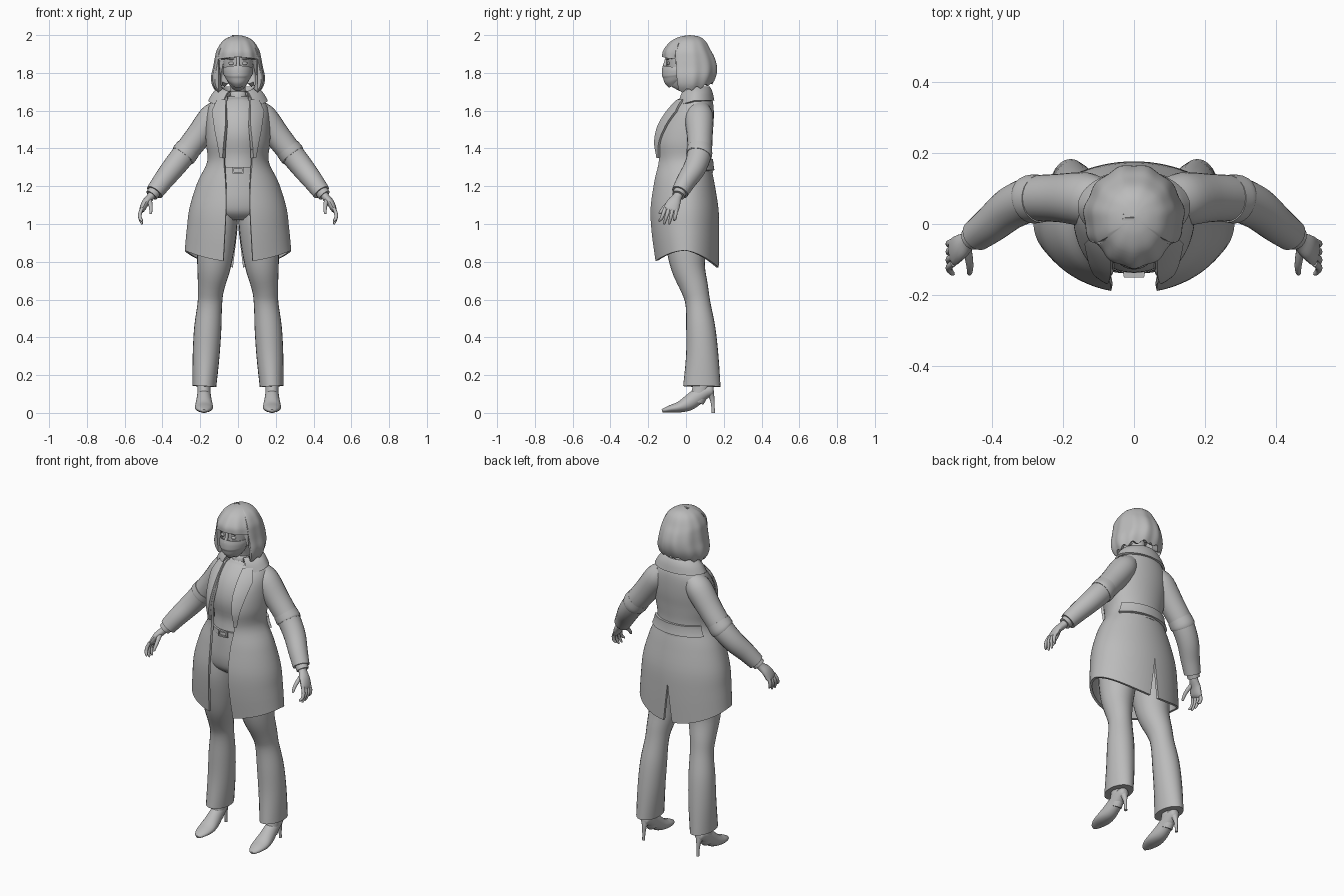
import bpy, bmesh, math
from mathutils import Vector

grey = bpy.data.materials.new("plain grey")
grey.diffuse_color = (0.5, 0.5, 0.5, 1)


def spline(rows, k=4):
    """Catmull-Rom through rows of numbers"""
    out, n = [], len(rows)
    for i in range(n - 1):
        p = [rows[max(0, min(n - 1, i + d))] for d in (-1, 0, 1, 2)]
        for j in range(k):
            t = j / k
            out.append([0.5 * (2 * b + (c - a) * t + (2 * a - 5 * b + 4 * c - d) * t * t
                               + (3 * b - a - 3 * c + d) * t ** 3) for a, b, c, d in zip(*p)])
    return out + [list(rows[-1])]


def at(rows, z):
    """Linear look-up, rows sorted by falling first value"""
    if z >= rows[0][0]:
        return rows[0][1:]
    for a, b in zip(rows, rows[1:]):
        if a[0] >= z >= b[0] and a[0] > b[0]:
            t = (a[0] - z) / (a[0] - b[0])
            return [p + (q - p) * t for p, q in zip(a[1:], b[1:])]
    return rows[-1][1:]


def finish(name, bm, mirror=False, thick=0):
    bmesh.ops.remove_doubles(bm, verts=bm.verts, dist=1e-4)
    bmesh.ops.recalc_face_normals(bm, faces=bm.faces)
    me = bpy.data.meshes.new(name)
    bm.to_mesh(me)
    bm.free()
    me.materials.append(grey)
    ob = bpy.data.objects.new(name, me)
    bpy.context.collection.objects.link(ob)
    if mirror:
        m = ob.modifiers.new("mirror", 'MIRROR')
        m.merge_threshold = 0.001
    if thick:
        s = ob.modifiers.new("thickness", 'SOLIDIFY')
        s.thickness, s.offset = thick, -1
    return ob


def tube(name, rows, mirror=False, n=24, ref=(0, 1, 0), k=4):
    """Loft of ellipses along a path; rows are x, y, z, half width, half depth"""
    rows = spline(rows, k)
    bm, rings = bmesh.new(), []
    for i, (x, y, z, a, b) in enumerate(rows):
        t = (Vector(rows[min(i + 1, len(rows) - 1)][:3]) - Vector(rows[max(i - 1, 0)][:3])).normalized()
        v = Vector(ref)
        v = (v - t * v.dot(t)).normalized()
        u = v.cross(t)
        rings.append([bm.verts.new(Vector((x, y, z)) + u * a * math.cos(w) + v * b * math.sin(w))
                      for w in (2 * math.pi * j / n for j in range(n))])
    for p, q in zip(rings, rings[1:]):
        for j in range(n):
            bm.faces.new((p[j], p[(j + 1) % n], q[(j + 1) % n], q[j]))
    bm.faces.new(rings[0])
    bm.faces.new(rings[-1])
    return finish(name, bm, mirror)


def sheet(name, f, nu, nv, thick, mirror=True):
    """Thickened surface from f(u, v); its outer side faces away from the body"""
    bm = bmesh.new()
    g = [[bm.verts.new(f(i / nu, j / nv)) for i in range(nu + 1)] for j in range(nv + 1)]
    for j in range(nv):
        for i in range(nu):
            bm.faces.new((g[j][i], g[j + 1][i], g[j + 1][i + 1], g[j][i + 1]))
    bmesh.ops.remove_doubles(bm, verts=bm.verts, dist=1e-4)
    bmesh.ops.recalc_face_normals(bm, faces=bm.faces)
    bm.normal_update()
    if sum(fc.normal.dot(Vector((fc.calc_center_median().x, fc.calc_center_median().y - 0.02, 0)))
           for fc in bm.faces) < 0:
        bmesh.ops.reverse_faces(bm, faces=bm.faces)
    me_ob = bpy.data.meshes.new(name)
    bm.to_mesh(me_ob)
    bm.free()
    me_ob.materials.append(grey)
    ob = bpy.data.objects.new(name, me_ob)
    bpy.context.collection.objects.link(ob)
    if mirror:
        ob.modifiers.new("mirror", 'MIRROR').merge_threshold = 0.001
    s = ob.modifiers.new("thickness", 'SOLIDIFY')
    s.thickness, s.offset = thick, -1
    return ob


# Coat body: z, half width, front y, back y, centre y, half of the front opening
COAT = spline([(1.69, .09, -.01, .12, .05, .055), (1.655, .135, -.045, .14, .05, .058),
               (1.60, .165, -.095, .147, .05, .06), (1.52, .172, -.145, .145, .04, .062),
               (1.43, .17, -.167, .135, .02, .07), (1.33, .163, -.158, .13, .01, .075),
               (1.22, .215, -.172, .15, 0, .066), (1.08, .258, -.188, .172, 0, .064),
               (.95, .272, -.182, .176, 0, .07), (.80, .282, -.163, .174, 0, .078)])


def coat_point(a, z, off=0.0):
    rx, f, b, cy, _ = at(COAT, z)
    ry = (cy - f) * 1.03 if a < math.pi / 2 else b - cy
    return Vector(((rx + off) * math.sin(a), cy - (ry + off) * math.cos(a), z))


def front_angle(z, x=None):
    r = at(COAT, z)
    return math.asin(min(.98, (r[4] if x is None else x) / r[0]))


def coat(u, v):
    z = 1.69 - .89 * v
    low = max(0, 1 - z) / .2
    a0, a1 = front_angle(z), math.pi - low * .1
    a = a0 + (a1 - a0) * u
    hem = .06 * math.sin(a) ** 2 - .03 * max(0, -math.cos(a))
    p = coat_point(a, z)
    p.z += hem * low
    return p


sheet("coat", coat, 40, 60, .014)


def lapel(u, v):
    z = 1.66 - .31 * v
    w = at([(1.66, .10), (1.60, .128), (1.5, .115), (1.35, .088)], z)[0]
    a0 = front_angle(z)
    return coat_point(a0 + (front_angle(z, w) - a0) * u, z, .015)


sheet("lapel", lapel, 8, 20, .013)
sheet("back_half_belt", lambda u, v: coat_point(math.pi * (.66 + .34 * u), 1.345 - .06 * v, .014),
      14, 6, .014)

# Folded collar around the back of the neck
FOLD = spline([(1, .072, .065, 1.705), (.75, .09, .075, 1.73), (.4, .13, .092, 1.70), (0, .158, .102, 1.655)])


def collar(u, v):
    a = .55 + (math.pi - .55) * u
    rx, ry, z = at(FOLD, 1 - v)
    return Vector((rx * math.sin(a), .048 - ry * math.cos(a), z - .03 * max(0, math.cos(a))))


sheet("collar", collar, 26, 10, .012)

# Sleeves, cuffs and gloved hands
tube("sleeve", [(.09, .07, 1.615, .05, .055), (.135, .07, 1.565, .072, .075), (.21, .073, 1.465, .068, .068),
                (.285, .07, 1.37, .064, .064), (.345, .045, 1.295, .06, .06), (.40, 0, 1.225, .053, .052),
                (.442, -.032, 1.168, .047, .045)], True)
tube("sleeve_elbow_fold", [(.262, .071, 1.40, .067, .067), (.285, .07, 1.37, .069, .069),
                           (.293, .068, 1.36, .066, .066)], True)
tube("wrist_band", [(.437, -.028, 1.178, .035, .035), (.458, -.04, 1.152, .034, .034)], True)
tube("palm", [(.44, -.03, 1.18, .024, .026), (.462, -.045, 1.145, .021, .025), (.488, -.064, 1.115, .02, .036),
              (.506, -.078, 1.08, .016, .04), (.512, -.083, 1.066, .008, .034)], True, 16)
for i, (y, ty, tz) in enumerate([(-.110, -.140, 1.012), (-.090, -.115, .997),
                                 (-.070, -.088, .998), (-.051, -.062, 1.015)]):
    tube(f"finger_{i + 1}", [(.507, y, 1.085, .009, .010), (.519, (y * 2 + ty) / 3, 1.055, .010, .010),
                             (.518, (y + ty * 2) / 3, 1.03, .009, .009), (.509, ty, tz + .006, .006, .006),
                             (.507, ty, tz, .002, .002)], True, 10, k=3)
tube("thumb", [(.472, -.06, 1.135, .012, .014), (.465, -.09, 1.11, .012, .012), (.461, -.118, 1.085, .010, .010),
               (.462, -.138, 1.058, .007, .007), (.462, -.14, 1.053, .002, .002)], True, 10, (1, 0, 0), 3)

# Top, neckline and neck
tube("top", [(0, 0, 1.27, .14, .132), (0, 0, 1.36, .135, .122), (0, 0, 1.46, .15, .138), (0, .01, 1.54, .152, .128),
             (0, .035, 1.62, .125, .095), (0, .045, 1.66, .075, .07), (0, .045, 1.69, .05, .052)])
tube("neckline", [(0, .042, 1.668, .056, .06), (0, .044, 1.682, .055, .058), (0, .046, 1.694, .05, .052)])
tube("neck", [(0, .05, 1.64, .045, .045), (0, .04, 1.71, .04, .042), (0, .02, 1.80, .045, .05)])

# Belt and buckle
tube("belt", [(0, 0, 1.272, .146, .142), (0, 0, 1.298, .144, .14)], k=1, n=40)
for sx in (-1, 1):
    for name, loc, dim in (("buckle_side", (.026 * sx, -.141, 1.285), (.008, .014, .036)),
                           ("buckle_bar", (0, -.143, 1.285 + .014 * sx), (.056, .014, .008))):
        bm = bmesh.new()
        bmesh.ops.create_cube(bm, size=1)
        for v in bm.verts:
            v.co = Vector(loc) + Vector([c * d for c, d in zip(v.co, dim)])
        finish(name, bm)

# Trousers
tube("trouser_hips", [(0, 0, 1.29, .14, .136), (0, 0, 1.2, .185, .14), (0, 0, 1.12, .205, .14),
                      (0, 0, 1.06, .195, .125), (0, 0, 1.02, .12, .08)])
tube("trouser_leg", [(.10, 0, 1.12, .10, .12), (.107, 0, 1.0, .103, .125), (.118, .002, .88, .10, .108),
                     (.128, .012, .77, .088, .09), (.143, .045, .66, .07, .073), (.149, .063, .58, .065, .066),
                     (.16, .078, .45, .072, .077), (.169, .086, .3, .071, .086), (.178, .084, .14, .063, .099)], True)

# Feet and heeled shoes
tube("ankle", [(.18, .055, .06, .033, .04), (.18, .075, .11, .035, .045), (.18, .09, .2, .035, .04)], True)
tube("shoe", [(.18, -.127, .011, .008, .008), (.18, -.115, .014, .024, .012), (.18, -.08, .022, .041, .02),
              (.18, -.035, .031, .048, .029), (.18, .01, .05, .044, .04), (.18, .055, .082, .038, .042),
              (.18, .10, .11, .034, .036), (.18, .135, .12, .026, .028), (.18, .146, .122, .012, .014)],
     True, ref=(0, 0, 1))
tube("shoe_heel", [(.18, .125, .112, .026, .024), (.18, .138, .075, .013, .013), (.18, .143, .03, .008, .009),
                   (.18, .145, 0, .008, .009)], True, 14)

# Head and eyes
tube("head", [(0, -.06, 1.718, .02, .03), (0, -.055, 1.728, .036, .046), (0, -.04, 1.765, .06, .07),
              (0, -.018, 1.82, .076, .09), (0, 0, 1.88, .08, .106), (0, .015, 1.94, .065, .09),
              (0, .02, 1.97, .03, .04)])
tube("nose_bridge", [(0, -.10, 1.885, .008, .008), (0, -.108, 1.85, .009, .01), (0, -.115, 1.82, .012, .012)])
for part, z, w, h, y in (("eye", 1.85, .017, .009, -.094), ("eyebrow", 1.873, .021, .004, -.097)):
    bm = bmesh.new()
    bmesh.ops.create_uvsphere(bm, u_segments=16, v_segments=10, radius=1)
    for v in bm.verts:
        v.co = (.034 + v.co.x * w, y + v.co.y * .008 + abs(v.co.x) * .003, z + v.co.z * h)
    finish(part, bm, True)

# Face mask with a middle crease
MASK = spline([(1.84, .074, .102), (1.815, .077, .107), (1.783, .075, .107), (1.775, .072, .102),
               (1.745, .06, .092), (1.722, .042, .07)])


def mask(u, v):
    a = u * 1.5
    z = 1.84 - .118 * v
    rx, ry = at(MASK, z)
    return Vector(((rx + .003) * math.sin(a), -.02 - ry * math.cos(a), z - .012 * u * (1 - v) + .035 * u * u * v))


sheet("face_mask", mask, 16, 24, .006)

# Bob hair with a fringe: z, half width, front depth, back depth
HAIR = spline([(2.0, 0, 0, 0), (1.992, .042, .05, .05), (1.967, .083, .10, .085), (1.92, .112, .138, .112),
               (1.88, .122, .143, .133), (1.83, .131, .14, .146), (1.78, .141, .138, .14),
               (1.73, .134, .125, .115), (1.69, .105, .105, .09)])


def hair(u, v):
    a = u * math.pi
    if a < 1.03:
        bottom = 1.885 - .012 * a
    else:
        bottom = 1.70 + .05 * (a - 1.03) / 2.1 + .008 * math.sin(14 * a)
    z = 2 - (2 - bottom) * v ** 1.7
    rx, rf, rb = at(HAIR, z)
    s = 1 + .022 * v * math.cos(11 * a)
    ry = rf if a < math.pi / 2 else rb
    return Vector((s * rx * math.sin(a), .02 - s * ry * math.cos(a), z))


sheet("hair", hair, 72, 30, .032)

# Apply modifiers and smooth
bpy.ops.object.select_all(action='SELECT')
bpy.context.view_layer.objects.active = bpy.context.selected_objects[0]
bpy.ops.object.convert(target='MESH')
bpy.ops.object.shade_smooth_by_angle(angle=math.radians(40))
